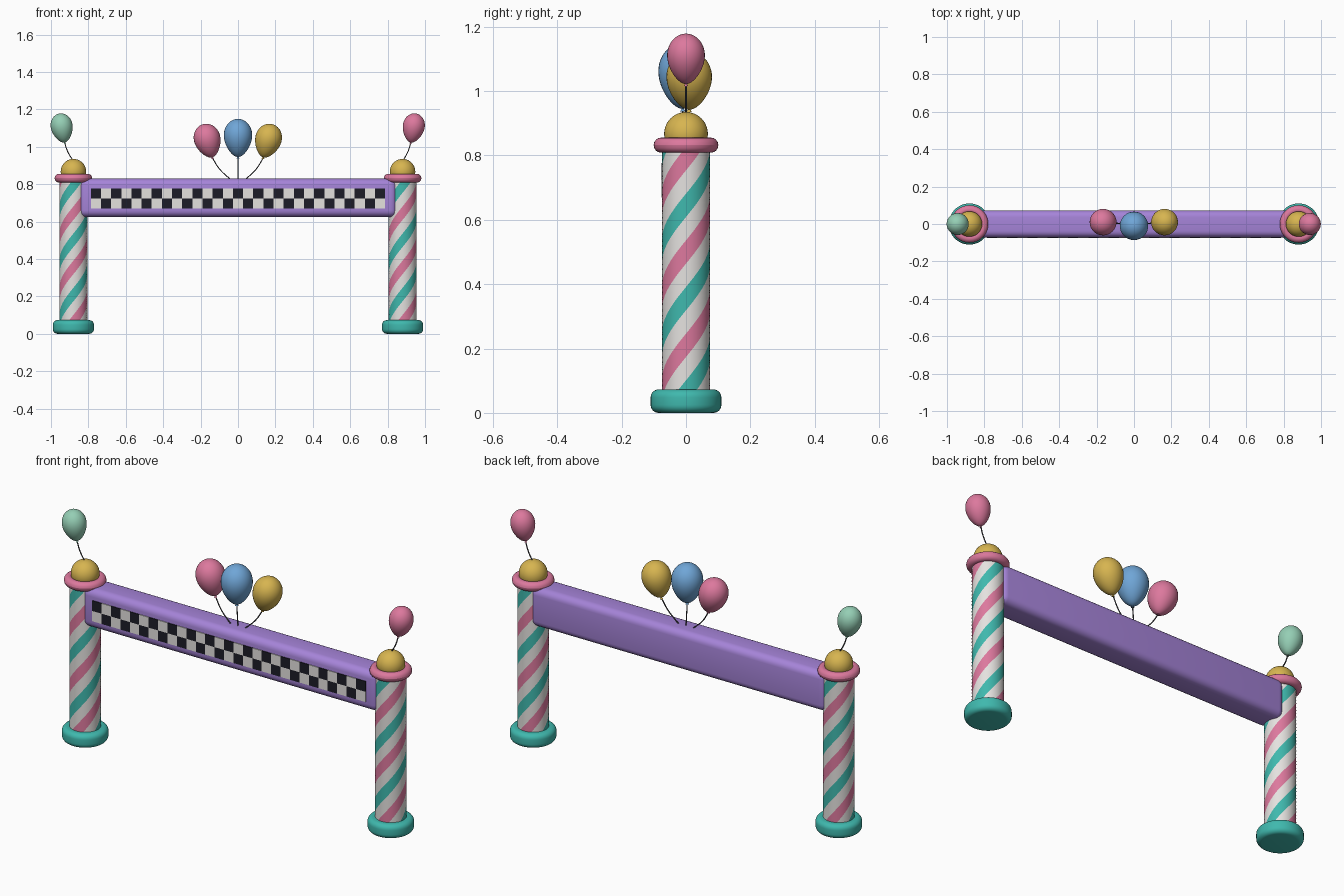
import bpy, bmesh, math
from mathutils import Matrix, Vector

if "Cube" in bpy.data.objects:
    bpy.data.objects.remove(bpy.data.objects["Cube"])


def mat(name, r, g, b):
    m = bpy.data.materials.new(name)
    m.diffuse_color = (r, g, b, 1)
    m.use_nodes = True
    m.node_tree.nodes["Principled BSDF"].inputs["Base Color"].default_value = m.diffuse_color
    return m


PINK = mat("pink", 0.72, 0.19, 0.34)
TEAL = mat("teal", 0.05, 0.48, 0.42)
WHITE = mat("white", 0.78, 0.76, 0.74)
PURPLE = mat("purple", 0.38, 0.23, 0.69)
YELLOW = mat("yellow", 0.68, 0.46, 0.08)
BLUE = mat("blue", 0.16, 0.38, 0.68)
MINT = mat("mint", 0.30, 0.62, 0.46)
BLACK = mat("black", 0.012, 0.012, 0.02)
GREY = mat("string grey", 0.06, 0.06, 0.07)


def finish(name, bm, mats, smooth=True):
    bmesh.ops.recalc_face_normals(bm, faces=bm.faces)
    me = bpy.data.meshes.new(name)
    bm.to_mesh(me)
    bm.free()
    for m in mats:
        me.materials.append(m)
    ob = bpy.data.objects.new(name, me)
    bpy.context.collection.objects.link(ob)
    if smooth:
        bpy.ops.object.select_all(action='DESELECT')
        ob.select_set(True)
        bpy.context.view_layer.objects.active = ob
        bpy.ops.object.shade_smooth_by_angle(angle=math.radians(45))
    return ob


def lathe(name, profile, centre, m, segs=40, tilt=0.0):
    """Spin (radius, height) points around z; radius 0 closes to a pole."""
    bm = bmesh.new()
    rings = []
    for r, z in profile:
        if r == 0:
            rings.append([bm.verts.new((0, 0, z))] * segs)
        else:
            rings.append([bm.verts.new((r * math.cos(a), r * math.sin(a), z))
                          for a in (2 * math.pi * i / segs for i in range(segs))])
    for a, b in zip(rings, rings[1:]):
        for i in range(segs):
            j = (i + 1) % segs
            vs = list(dict.fromkeys((a[i], a[j], b[j], b[i])))
            if len(vs) > 2:
                bm.faces.new(vs)
    bm.transform(Matrix.Translation(centre) @ Matrix.Rotation(tilt, 4, 'Y'))
    return finish(name, bm, [m])


def arc(cx, cz, r, a0, a1, n):
    return [(cx + r * math.cos(math.radians(a0 + (a1 - a0) * i / n)),
             cz + r * math.sin(math.radians(a0 + (a1 - a0) * i / n))) for i in range(n + 1)]


def striped_post(name, x):
    """Twisted tube whose columns follow the candy stripes."""
    r, z0, z1, rows, cols, pitch = 0.075, 0.04, 0.835, 44, 48, 0.58
    bm = bmesh.new()
    rings = []
    for k in range(rows + 1):
        z = z0 + (z1 - z0) * k / rows
        turn = 2 * math.pi * ((z - 0.21) / pitch - 1 / 16)
        rings.append([bm.verts.new((x + r * math.cos(turn + 2 * math.pi * i / cols),
                                    r * math.sin(turn + 2 * math.pi * i / cols), z))
                      for i in range(cols)])
    for a, b in zip(rings, rings[1:]):
        for i in range(cols):
            j = (i + 1) % cols
            f = bm.faces.new((a[i], a[j], b[j], b[i]))
            f.material_index = (0, 1, 2, 1)[(i * 8 // cols) % 4]
    for ring in (rings[0], rings[-1]):
        bm.faces.new(ring).material_index = 1
    finish(name, bm, [PINK, WHITE, TEAL])


def string(name, pts):
    cu = bpy.data.curves.new(name, 'CURVE')
    cu.dimensions = '3D'
    cu.bevel_depth = 0.003
    cu.bevel_resolution = 1
    cu.resolution_u = 8
    sp = cu.splines.new('BEZIER')
    sp.bezier_points.add(len(pts) - 1)
    for p, co in zip(sp.bezier_points, pts):
        p.co = co
        p.handle_left_type = p.handle_right_type = 'AUTO'
    cu.materials.append(GREY)
    bpy.context.collection.objects.link(bpy.data.objects.new(name, cu))


def balloon(name, centre, r, half, tilt, m, foot):
    # egg profile with a small knot at the bottom
    prof = [(0, -half * 1.09), (r * 0.11, -half * 1.08), (r * 0.05, -half * 1.0)]
    for i in range(1, 24):
        a = math.pi * i / 24 - math.pi / 2
        s = math.sin(a)
        prof.append((r * math.cos(a) * (1 + 0.17 * s - 0.08 * s * s), half * s))
    prof.append((0, half))
    lathe(name, prof, centre, m, 32, tilt)
    knot = Vector(centre) + Matrix.Rotation(tilt, 3, 'Y') @ Vector((0, 0, -half * 1.05))
    foot = Vector(foot)
    mid = (knot + foot) / 2
    mid.x += (knot.x - foot.x) * 0.12
    string(name + "_string", [foot, mid, knot])


# Posts with base, collar and dome
for side, x in (("left", -0.88), ("right", 0.88)):
    striped_post(side + "_post", x)
    base = [(0, 0)] + arc(0.085, 0.025, 0.025, -90, 0, 6) + arc(0.085, 0.048, 0.025, 0, 90, 6) + [(0, 0.073)]
    lathe(side + "_base", base, (x, 0, 0), TEAL, 48)
    lathe(side + "_collar", arc(0.077, 0.832, 0.0235, 0, 360, 16), (x, 0, 0), PINK, 48)
    dome = arc(0, 0.867, 0.068, -90, 90, 20)
    dome[0], dome[-1] = (0, 0.799), (0, 0.935)
    lathe(side + "_dome", dome, (x, 0, 0), YELLOW)

# Rounded banner beam
bm = bmesh.new()
bmesh.ops.create_cube(bm, size=1)
bmesh.ops.scale(bm, vec=(1.7, 0.144, 0.204), verts=bm.verts)
bmesh.ops.translate(bm, vec=(0, 0, 0.727), verts=bm.verts)
bmesh.ops.bevel(bm, geom=bm.edges[:], offset=0.035, segments=5, profile=0.5, affect='EDGES')
finish("banner_beam", bm, [PURPLE])

# Chequered plate on the front of the beam
bm = bmesh.new()
cols, rows, x0, x1, z0, z1, y = 29, 2, -0.787, 0.787, 0.67, 0.777, -0.076
grid = [[bm.verts.new((x0 + (x1 - x0) * i / cols, y, z0 + (z1 - z0) * k / rows))
         for i in range(cols + 1)] for k in range(rows + 1)]
for k in range(rows):
    for i in range(cols):
        f = bm.faces.new((grid[k][i], grid[k][i + 1], grid[k + 1][i + 1], grid[k + 1][i]))
        f.material_index = (i + k) % 2
ext = bmesh.ops.extrude_face_region(bm, geom=bm.faces[:], use_keep_orig=True)
bmesh.ops.translate(bm, vec=(0, 0.006, 0),
                    verts=[v for v in ext["geom"] if isinstance(v, bmesh.types.BMVert)])
finish("chequered_plate", bm, [WHITE, BLACK], smooth=False)

# Balloons on the beam and on each post
balloon("pink_balloon", (-0.162, 0.01, 1.032), 0.07, 0.092, -0.27, PINK, (-0.04, 0, 0.825))
balloon("blue_balloon", (0, -0.01, 1.047), 0.075, 0.102, 0, BLUE, (0, 0, 0.825))
balloon("yellow_balloon", (0.16, 0.01, 1.032), 0.07, 0.092, 0.27, YELLOW, (0.04, 0, 0.825))
balloon("left_post_balloon", (-0.941, 0, 1.1), 0.058, 0.079, -0.18, MINT, (-0.885, 0, 0.93))
balloon("right_post_balloon", (0.938, 0, 1.1), 0.058, 0.079, 0.18, PINK, (0.885, 0, 0.93))
